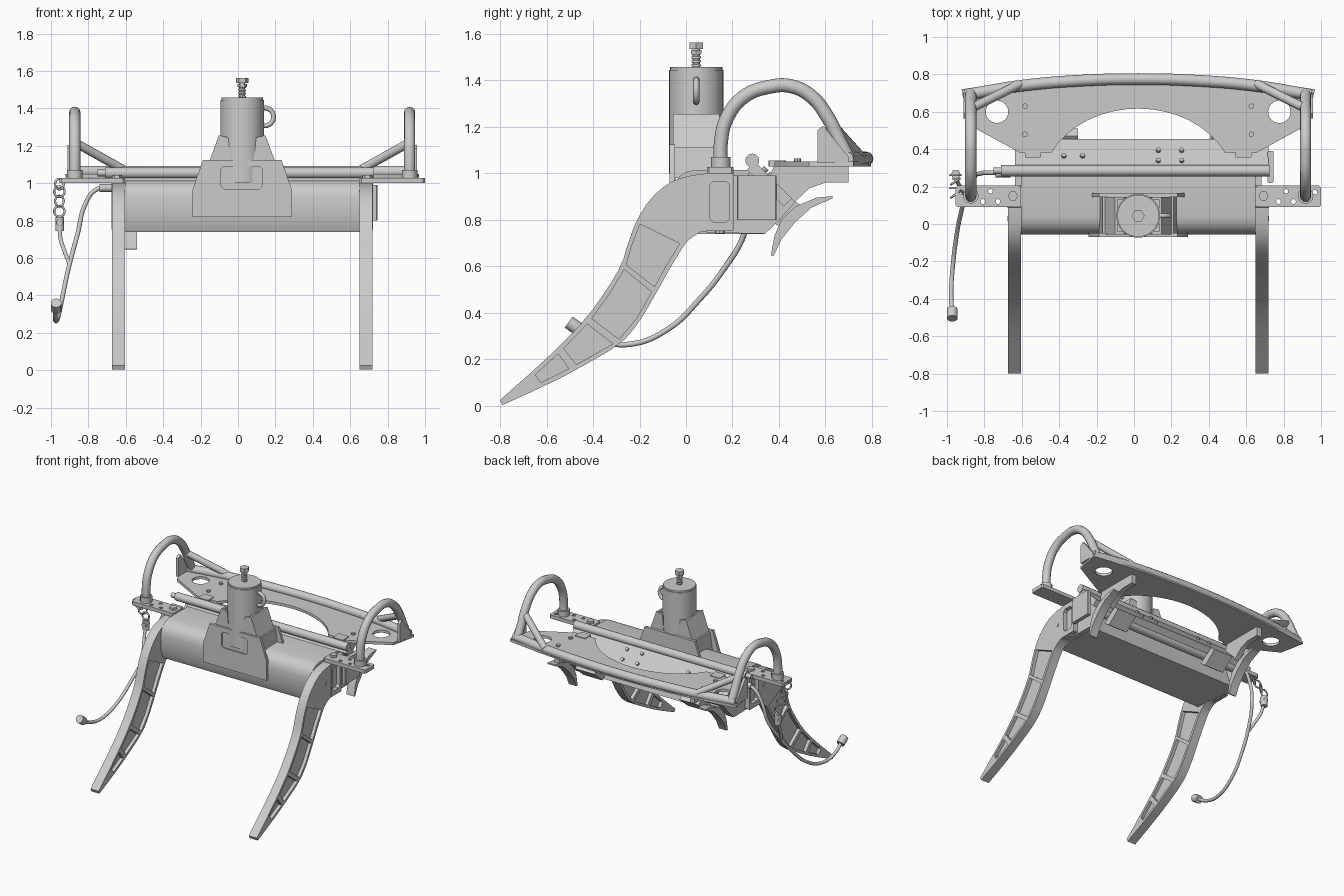
import bpy, bmesh, math
from mathutils import Matrix, Vector as V

if "Cube" in bpy.data.objects:
    bpy.data.objects.remove(bpy.data.objects["Cube"])

XC = 0.0225          # mirror plane of the frame
AXES = {'X': Matrix(((0, 0, 1, 0), (1, 0, 0, 0), (0, 1, 0, 0), (0, 0, 0, 1))),   # points are (y, z)
        'Y': Matrix(((1, 0, 0, 0), (0, 0, -1, 0), (0, 1, 0, 0), (0, 0, 0, 1))),  # points are (x, z)
        'Z': Matrix.Identity(4)}                                                 # points are (x, y)


def finish(name, cu, mat=Matrix.Identity(4)):
    ob = bpy.data.objects.new(name, cu)
    bpy.context.collection.objects.link(ob)
    bpy.ops.object.select_all(action='DESELECT')
    ob.select_set(True)
    bpy.context.view_layer.objects.active = ob
    bpy.ops.object.convert(target='MESH')
    ob = bpy.context.object
    bm = bmesh.new()
    bm.from_mesh(ob.data)
    bm.transform(mat)
    bmesh.ops.remove_doubles(bm, verts=bm.verts, dist=1e-5)
    bmesh.ops.recalc_face_normals(bm, faces=bm.faces)
    bm.to_mesh(ob.data)
    bm.free()
    bpy.ops.object.shade_smooth_by_angle(angle=math.radians(35))
    return ob


def prism(name, axis, pts, a, b, holes=()):
    """Flat outline with optional holes, extruded from a to b along the axis."""
    cu = bpy.data.curves.new(name, 'CURVE')
    cu.dimensions, cu.fill_mode = '2D', 'BOTH'
    cu.extrude = abs(b - a) / 2
    for loop in (pts, *holes):
        sp = cu.splines.new('POLY')
        sp.points.add(len(loop) - 1)
        for p, q in zip(sp.points, loop):
            p.co = (q[0], q[1], 0, 1)
        sp.use_cyclic_u = True
    mid = (a + b) / 2 * (-1 if axis == 'Y' else 1)
    return finish(name, cu, AXES[axis] @ Matrix.Translation((0, 0, mid)))


def tube(name, pts, r, res=4):
    """Round bar: straight for two points, smooth bend for more."""
    cu = bpy.data.curves.new(name, 'CURVE')
    cu.dimensions, cu.bevel_depth, cu.bevel_resolution = '3D', r, res
    cu.use_fill_caps, cu.resolution_u = True, 8
    if len(pts) == 2:
        sp = cu.splines.new('POLY')
        sp.points.add(1)
        for p, q in zip(sp.points, pts):
            p.co = (*q, 1)
    else:
        sp = cu.splines.new('BEZIER')
        sp.bezier_points.add(len(pts) - 1)
        for p, q in zip(sp.bezier_points, pts):
            p.co = q
            p.handle_left_type = p.handle_right_type = 'AUTO'
    return finish(name, cu)


def ring(name, c, R, r, rot):
    bpy.ops.mesh.primitive_torus_add(location=c, rotation=rot, major_radius=R, minor_radius=r,
                                     major_segments=24, minor_segments=8)
    bpy.context.object.name = name
    bpy.ops.object.shade_smooth_by_angle(angle=math.radians(60))


def circle(x, y, r, n=24):
    return [(x + r * math.cos(k * math.tau / n), y + r * math.sin(k * math.tau / n)) for k in range(n)]


def rect(x0, x1, y0, y1, c=0.015):
    return [(x0 + c, y0), (x1 - c, y0), (x1, y0 + c), (x1, y1 - c), (x1 - c, y1), (x0 + c, y1), (x0, y1 - c), (x0, y0 + c)]


def box(name, x, y, z):
    return prism(name, 'Z', rect(*x, *y, 0.004), *z)


# Main beam with rounded front, slanted rear plate, crossbar and rear cylinder
prism('main_beam', 'X', [(-.03, .74), (-.055, .80), (-.055, .92), (-.048, .955), (-.03, .985), (0, 1.005), (.04, 1.015),
                         (.28, 1.015), (.30, .86), (.34, .74)], -.605, .65)
prism('rear_plate', 'X', [(.297, 1.05), (.455, .892), (.42, .857), (.262, 1.015)], -.61, .72)
tube('crossbar', [(-.71, .285, 1.055), (.725, .285, 1.055)], .03)
tube('crossbar_nozzle', [(-.75, .285, 1.055), (-.70, .285, 1.055)], .018)
tube('rear_cylinder', [(-.58, .385, .86), (.62, .385, .86)], .035)
for x in (-.38, .49):
    prism('clamp_pad', 'X', [(.36, .80), (.47, .88), (.51, .85), (.41, .765)], x - .08, x + .08)
for x, y in ((-.375, .36), (-.275, .36), (.13, .39), (.255, .39), (.13, .335), (.255, .335)):
    z = 1.347 - y
    tube('plate_bolt', [(x, y, z), (x, y + .01, z + .01)], .013, 2)
box('end_flange', (.715, .745), (.22, .39), (.80, .99))

# Leg sections: (upper point, lower point) from the tip to the head, in y and z
SEC = [[V(p) for p in s] for s in (
    ((-.80, .025), (-.79, .003)), ((-.67, .14), (-.63, .075)), ((-.55, .25), (-.48, .15)), ((-.43, .375), (-.28, .265)),
    ((-.34, .50), (-.20, .36)), ((-.275, .61), (-.125, .49)), ((-.25, .70), (-.07, .59)), ((-.212, .80), (-.003, .70)),
    ((-.155, .89), (.02, .72)), ((-.08, .957), (.05, .74)), ((0, .988), (.07, .75)), ((.088, 1.0), (.088, .75)))]


def bend(pts):
    """Round off a chain of points with one corner-cutting pass."""
    out = [pts[0]]
    for a, b in zip(pts, pts[1:]):
        out += [a.lerp(b, .25), a.lerp(b, .75)]
    return out + [pts[-1]]


def pocket(i, j):
    """Hollow between two ribs, inset from both edges of the leg."""
    rows = [list(s) for s in SEC[i:j + 1]]
    first, last = rows[0], rows[-1]
    rows[0] = [p.lerp(q, .10) for p, q in zip(first, rows[1])]
    rows[-1] = [p.lerp(q, .10) for p, q in zip(last, rows[-2])]
    up, low = [], []
    for t, b in rows:
        d = (b - t).normalized() * .02
        up.append(t + d)
        low.append(b - d)
    return up + low[::-1]


LEG = bend([s[0] for s in SEC]) + bend([s[1] for s in SEC])[::-1]
HOOP = [(.15, 1.02), (.15, 1.13), (.175, 1.235), (.25, 1.33), (.36, 1.372), (.45, 1.375), (.54, 1.33), (.61, 1.24), (.66, 1.14), (.70, 1.06)]

for s, side in ((-1, 'left'), (1, 'right')):
    def X(d):
        return XC + s * d
    # Ribbed leg
    prism(side + '_leg_rim', 'X', LEG, X(.6275), X(.6955), [pocket(1, 2), pocket(2, 3), pocket(3, 5), pocket(5, 7)])
    prism(side + '_leg_web', 'X', LEG, X(.652), X(.671))
    prism(side + '_leg_box', 'X', rect(.086, .205, .752, 1.0, .005), X(.625), X(.698), [rect(.102, .187, .79, .965)])
    box(side + '_leg_box_web', (X(.65), X(.67)), (.09, .2), (.76, .99))
    tube(side + '_leg_pin', [(X(.62), .03, .875), (X(.70), .03, .875)], .014)
    tube(side + '_leg_bolt', [(X(.66), .145, .742), (X(.66), .145, .76)], .02, 2)
    # End plate joining leg and beam
    prism(side + '_end_plate', 'X', [(.088, .745), (.34, .74), (.40, .797), (.47, .877), (.297, 1.05), (.265, .99), (.088, .99)],
          X(.61), X(.66))
    # Shelf under the hoop
    prism(side + '_shelf', 'Z', rect(*sorted((X(.6275), X(.977))), .09, .205, .01), 1.0, 1.028,
          [circle(X(d), y, .013, 10) for d, y in ((.75, .12), (.79, .175), (.83, .12), (.945, .17))])
    tube(side + '_shelf_bolt', [(X(.67), .15, 1.0), (X(.67), .15, 1.045)], .027, 1)
    # Hoop with collar, gusset and brace
    tube(side + '_hoop', [(X(.895), *p) for p in HOOP], .03)
    tube(side + '_hoop_collar', [(X(.895), .15, 1.025), (X(.895), .15, 1.07)], .042)
    prism(side + '_hoop_gusset', 'X', [(.565, 1.045), (.565, 1.185), (.59, 1.205), (.70, 1.07), (.70, 1.045)], X(.915), X(.935))
    tube(side + '_hoop_brace', [(X(.89), .62, 1.215), (X(.63), .75, 1.07)], .024)
    # Arm carrying the deck
    prism(side + '_deck_arm', 'X', [(.36, .985), (.38, 1.035), (.70, 1.035), (.70, .96), (.60, .96), (.53, .935), (.46, .87)],
          X(.545), X(.585))
    box(side + '_deck_tab', sorted((X(.52), X(.605))), (.355, .43), (1.03, 1.055))
    for y in (.48, .63):
        tube(side + '_deck_bolt', [(X(.605), y, 1.04), (X(.605), y, 1.063)], .015, 2)
    # Curved rear hook
    x = -.605 if s < 0 else .65
    prism(side + '_hook', 'X', [(.63, .902), (.56, .895), (.47, .857), (.41, .80), (.38, .73), (.365, .648), (.377, .645),
                                (.41, .715), (.47, .79), (.54, .853), (.63, .892)], x, x + .065)

# Deck: curved rear edge, arched cut-out and two round holes
arch = [(XC + .515 * math.sin(a), .20 + .417 * math.cos(a)) for a in [math.radians(-64 + 8 * k) for k in range(17)]]
rear = [(XC + .945 * k / 8, .795 - .075 * (k / 8) ** 2) for k in range(8, -9, -1)]
prism('deck', 'Z', [(XC - .905, .53), (XC - .63, .38), *arch, (XC + .63, .38), (XC + .905, .53), *rear], 1.03, 1.05,
      [circle(XC + s * .755, .60, .06) for s in (-1, 1)])
tube('rear_rail', [(XC + d, y, 1.062) for d, y in ((-.925, .69), (-.62, .74), (-.3, .767), (0, .775), (.3, .767), (.62, .74), (.925, .69))], .031)

# Tower: front and rear plates, side walls and window
plate = [(-.2655, .82), (.2655, .82), (.2655, .965), (.21, 1.125), (-.21, 1.125), (-.2655, .965)]
plate = [(XC + x, z) for x, z in plate]
prism('tower_front_plate', 'Y', plate, -.07, -.048, [rect(-.09, .13, .97, 1.09)])
prism('tower_window_back', 'Y', rect(-.12, .16, .95, 1.11), -.058, -.045)
prism('tower_rear_plate', 'Y', plate, .145, .165)
prism('tower_core', 'Y', [(XC + x, z) for x, z in ((-.21, .98), (.21, .98), (.19, 1.11), (-.19, 1.11))], -.05, .15)
for y in (-.055, .13):
    for s in (-1, 1):
        prism('tower_gusset', 'Y', [(XC + s * a, z) for a, z in ((.06, 1.11), (.178, 1.11), (.125, 1.255), (.075, 1.245))], y, y + .015)
for s in (-1, 1):
    prism('tower_cheek', 'Y', [(XC + s * a, z) for a, z in ((.165, 1.11), (.178, 1.11), (.125, 1.255), (.11, 1.255))], -.055, .14)

# Post with lifting eye and top screw
PY = .044
tube('post', [(XC, PY, 1.0), (XC, PY, 1.445)], .117, 14)
tube('post_cap', [(XC, PY, 1.44), (XC, PY, 1.457)], .112, 14)
ring('lifting_eye', (XC + .12, PY, 1.355), .048, .013, (math.pi / 2, 0, 0))
tube('screw', [(XC, PY, 1.45), (XC, PY, 1.54)], .016)
for k in range(4):
    ring('screw_thread', (XC, PY, 1.465 + .017 * k), .015, .006, (0, .15, 0))
tube('screw_head', [(XC, PY, 1.535), (XC, PY, 1.563)], .034, 1)
tube('screw_nut', [(XC, PY, 1.515), (XC, PY, 1.53)], .025, 1)

# Cables with plugs, hung beside the left leg
tube('cable', [(-.68, .27, .975), (-.76, .275, .965), (-.82, .27, .88), (-.855, .25, .74), (-.90, .15, .57), (-.925, .06, .46),
               (-.95, -.07, .335), (-.97, -.24, .265), (-.978, -.38, .285), (-.972, -.47, .335)], .012)
tube('cable_fitting', [(-.74, .27, .975), (-.66, .27, .975)], .022)
tube('cable_plug', [(-.972, -.455, .325), (-.972, -.505, .36)], .029)
tube('short_cable', [(-.953, .265, .79), (-.95, .24, .71), (-.925, .19, .63), (-.90, .145, .565)], .011)
tube('short_plug', [(-.953, .265, .745), (-.953, .265, .82)], .024)
tube('short_plug_tip', [(-.953, .285, .79), (-.953, .235, .79)], .018)
for k, z in enumerate((.85, .905, .955, .995)):
    ring('hanger_link', (-.955, .262 - .035 * k, z), .028, .006, (math.pi / 2, 0, .6 * (k % 2)))
